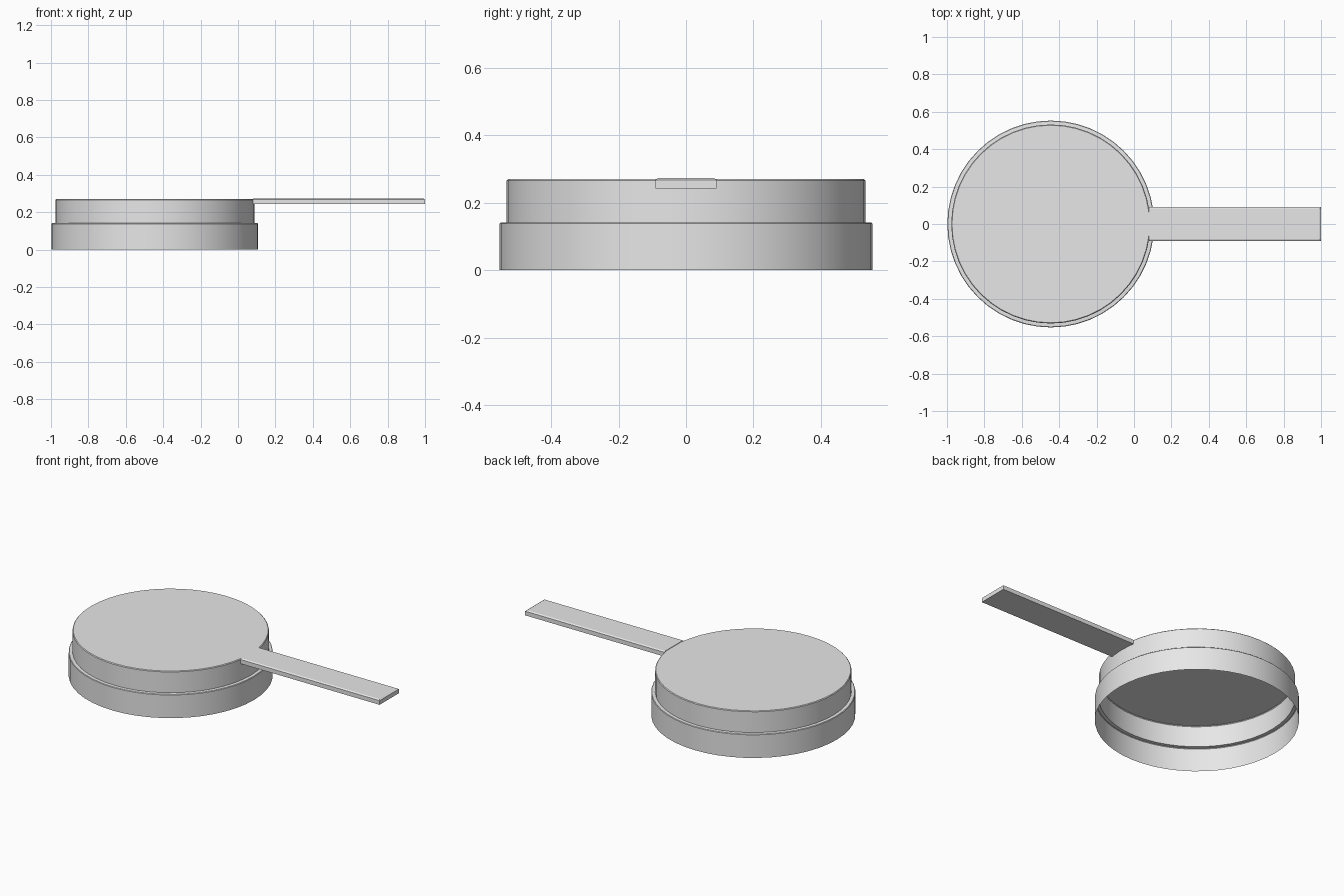
import bpy, bmesh, math

cube = bpy.data.objects.get("Cube")
if cube:
    bpy.data.objects.remove(cube, do_unlink=True)

SEGMENTS = 48
CENTRE_X = -0.445

grey = bpy.data.materials.new("light grey")
grey.use_nodes = True
grey.diffuse_color = (0.8, 0.8, 0.8, 1)
grey.node_tree.nodes["Principled BSDF"].inputs["Base Color"].default_value = grey.diffuse_color


def add_object(name, bm):
    bmesh.ops.recalc_face_normals(bm, faces=bm.faces)
    mesh = bpy.data.meshes.new(name)
    bm.to_mesh(mesh)
    bm.free()
    mesh.materials.append(grey)
    obj = bpy.data.objects.new(name, mesh)
    bpy.context.collection.objects.link(obj)
    return obj


# Stepped round cap, open underneath: rings of (radius, height) from the bottom up
profile = [(0.553, 0), (0.553, 0.138), (0.55, 0.141), (0.532, 0.142),
           (0.532, 0.266), (0.528, 0.27)]
bm = bmesh.new()
rings = []
for radius, z in profile:
    ring = []
    for i in range(SEGMENTS):
        a = math.tau * i / SEGMENTS
        ring.append(bm.verts.new((CENTRE_X + radius * math.cos(a), radius * math.sin(a), z)))
    rings.append(ring)
for low, high in zip(rings, rings[1:]):
    for i in range(SEGMENTS):
        j = (i + 1) % SEGMENTS
        bm.faces.new((low[i], low[j], high[j], high[i]))
lid = bm.faces.new(rings[-1])
cap = add_object("round_cap", bm)
# An open shell needs its outside fixed by the lid direction
if cap.data.polygons[-1].normal.z < 0:
    cap.data.flip_normals()

# Flat handle with a slightly raised top panel
bm = bmesh.new()
x0, x1, half, z0, z1 = 0.079, 1.0, 0.091, 0.243, 0.268
bmesh.ops.create_cube(bm, size=1)
for v in bm.verts:
    v.co = (x1 if v.co.x > 0 else x0,
            half if v.co.y > 0 else -half,
            z1 if v.co.z > 0 else z0)
bm.normal_update()
top = max(bm.faces, key=lambda f: f.calc_center_median().z)
bmesh.ops.inset_individual(bm, faces=[top], thickness=0.012, depth=0)
for v in top.verts:
    v.co.z = 0.273
    if v.co.x < 0.2:
        v.co.x = x0
handle = add_object("handle", bm)

# Smooth round walls, sharp edges kept
bpy.ops.object.select_all(action="DESELECT")
cap.select_set(True)
bpy.context.view_layer.objects.active = cap
bpy.ops.object.shade_smooth_by_angle(angle=math.radians(30))
